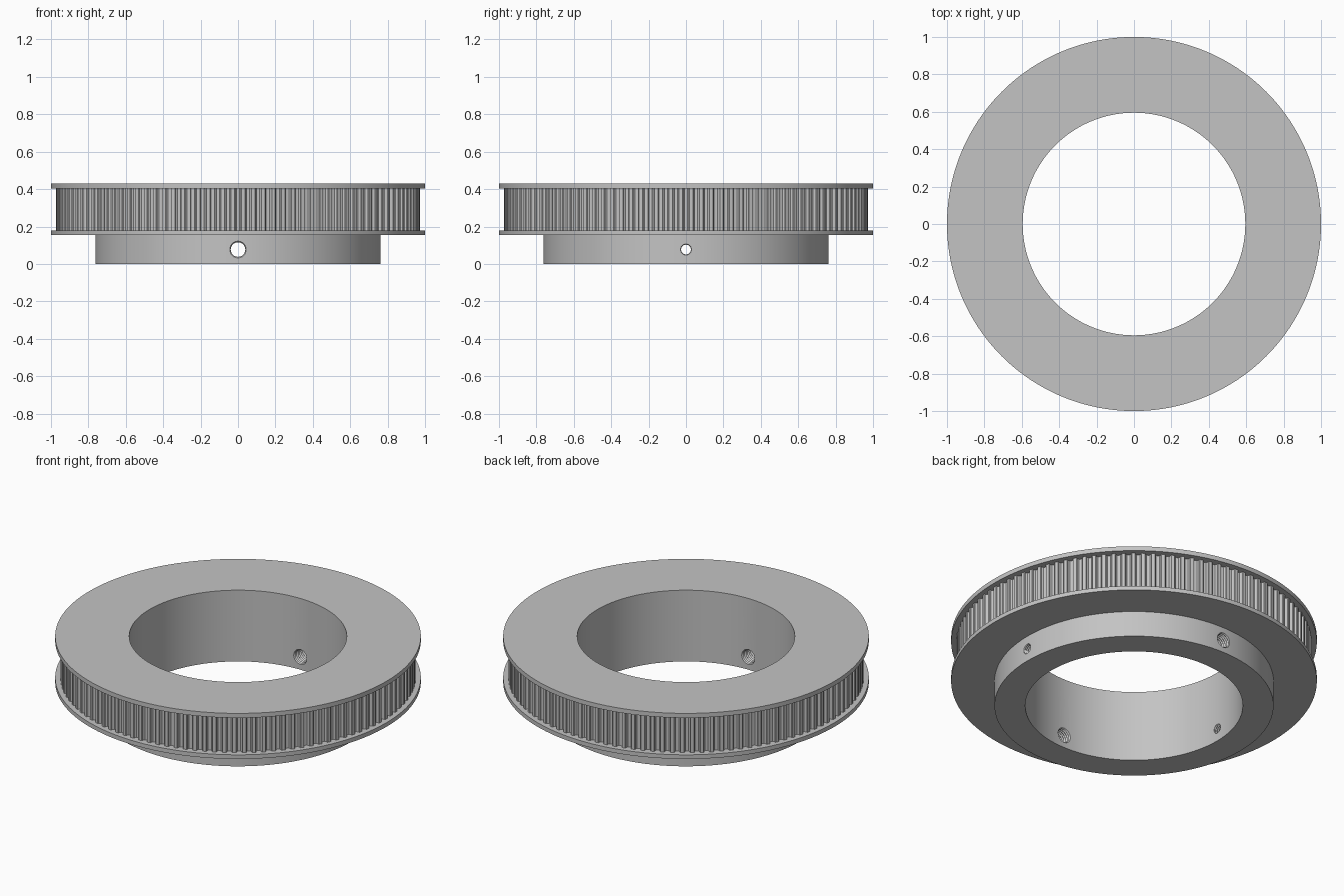
import bpy
import bmesh
from math import sin, cos, pi
from mathutils import Matrix

if "Cube" in bpy.data.objects:
    bpy.data.objects.remove(bpy.data.objects["Cube"], do_unlink=True)

# Main sizes
BORE, HUB, FLANGE = 0.595, 0.763, 1.0
RIM, ROOT, CORE = 0.972, 0.951, 0.935
FLANGE_LOW, TEETH_LOW, TEETH_HIGH, TOP = 0.155, 0.18, 0.403, 0.43
TEETH = 112

grey = bpy.data.materials.new("metal grey")
grey.use_nodes = True
grey.diffuse_color = (0.55, 0.55, 0.55, 1)
grey.node_tree.nodes["Principled BSDF"].inputs["Base Color"].default_value = grey.diffuse_color


def lathe(bm, profile, segments, closed, matrix=Matrix()):
    """Turn (radius, height) points around z; open profiles get end caps."""
    rings = [[bm.verts.new(matrix @ Matrix.Rotation(2 * pi * i / segments, 4, "Z")
                           @ Matrix.Translation((r, 0, z)).to_translation())
              for i in range(segments)] for r, z in profile]
    pairs = list(zip(rings, rings[1:]))
    if closed:
        pairs.append((rings[-1], rings[0]))
    else:
        bm.faces.new(rings[0])
        bm.faces.new(rings[-1])
    for a, b in pairs:
        for i in range(segments):
            j = (i + 1) % segments
            bm.faces.new((a[i], a[j], b[j], b[i]))


def make_object(name, bm):
    bmesh.ops.recalc_face_normals(bm, faces=bm.faces)
    mesh = bpy.data.meshes.new(name)
    bm.to_mesh(mesh)
    bm.free()
    mesh.materials.append(grey)
    obj = bpy.data.objects.new(name, mesh)
    bpy.context.collection.objects.link(obj)
    return obj


def activate(obj):
    bpy.ops.object.select_all(action="DESELECT")
    obj.select_set(True)
    bpy.context.view_layer.objects.active = obj


# Turned body: hub, two flanges and the through bore
bm = bmesh.new()
lathe(bm, [(BORE, 0), (HUB, 0), (HUB, FLANGE_LOW), (FLANGE, FLANGE_LOW),
           (FLANGE, TEETH_LOW), (CORE, TEETH_LOW), (CORE, TEETH_HIGH),
           (FLANGE, TEETH_HIGH), (FLANGE, TOP), (BORE, TOP)], 192, True)
body = make_object("pulley_body", bm)

# Threaded set screw holes: large front and back, small on the sides
bm = bmesh.new()
for k in range(4):
    minor, pitch = (0.026, 0.011) if k % 2 == 0 else (0.039, 0.014)
    start, end = 0.56, 0.80
    steps = int((end - start) / pitch) * 2
    thread = [(minor + (0.16 * minor if i % 2 else 0), start + i * pitch / 2)
              for i in range(steps + 1)]
    place = (Matrix.Translation((0, 0, 0.077)) @ Matrix.Rotation(k * pi / 2, 4, "Z")
             @ Matrix.Rotation(pi / 2, 4, "Y"))
    lathe(bm, thread, 24, False, place)
cutter = make_object("screw_hole_cutter", bm)
cutter.hide_render = True

cut = body.modifiers.new("screw holes", "BOOLEAN")
cut.operation = "DIFFERENCE"
cut.solver = "EXACT"
cut.object = cutter
activate(body)
bpy.ops.object.modifier_apply(modifier=cut.name)
bpy.data.objects.remove(cutter, do_unlink=True)

# Toothed rim: rounded grooves as (fraction of pitch, fraction of depth)
half = [(-0.33, 0), (-0.28, 0.15), (-0.27, 0.55), (-0.17, 0.9)]
groove = half + [(0, 1)] + [(-t, d) for t, d in reversed(half)]
bm = bmesh.new()
low, high = [], []
for n in range(TEETH):
    for t, d in groove:
        a = 2 * pi * (n + t) / TEETH
        r = RIM - d * (RIM - ROOT)
        low.append(bm.verts.new((r * cos(a), r * sin(a), TEETH_LOW)))
        high.append(bm.verts.new((r * cos(a), r * sin(a), TEETH_HIGH)))
for i in range(len(low)):
    j = (i + 1) % len(low)
    bm.faces.new((low[i], low[j], high[j], high[i]))
rim = make_object("toothed_rim", bm)

for obj in (body, rim):
    activate(obj)
    bpy.ops.object.shade_smooth_by_angle(angle=pi / 6)
